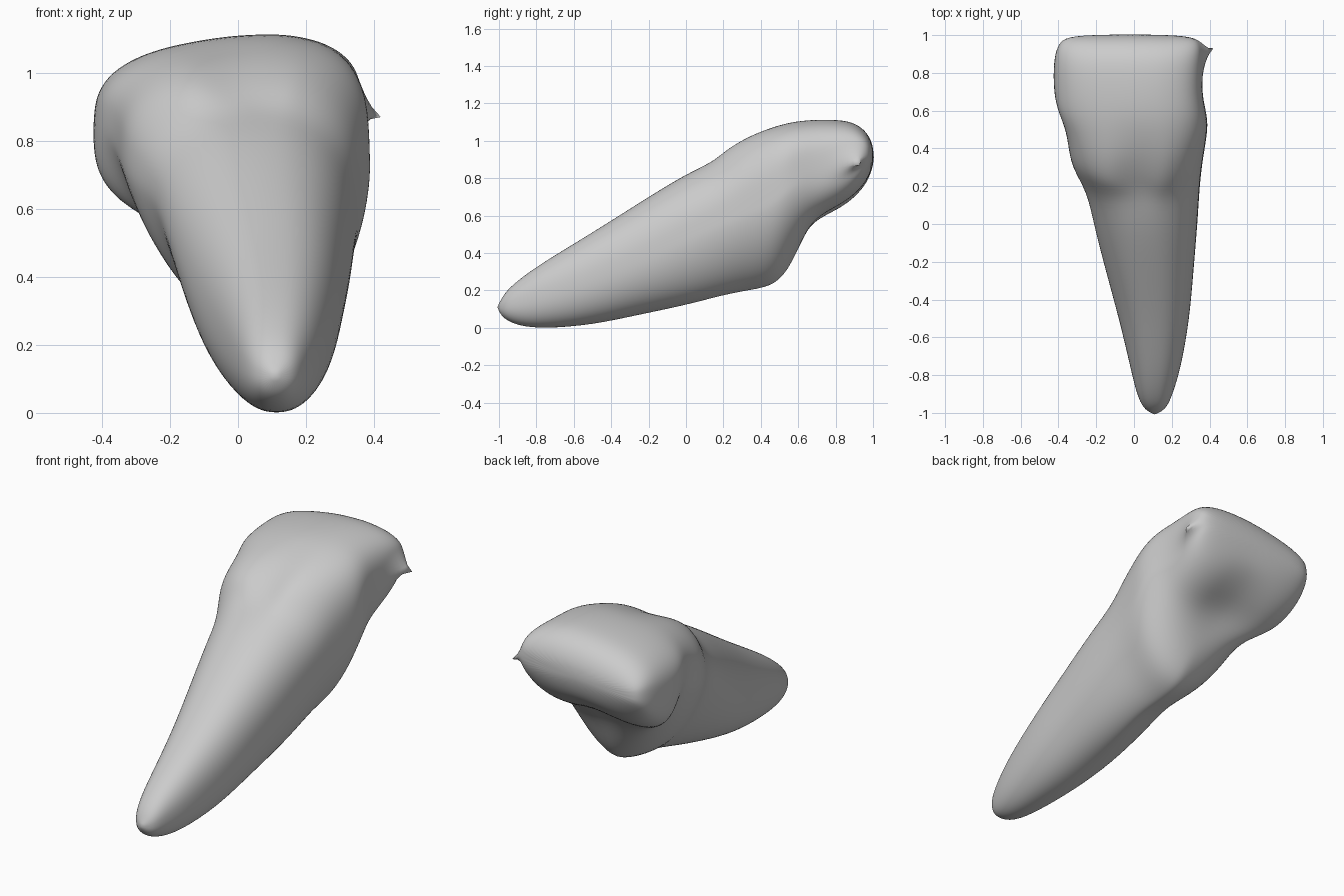
import bpy, bmesh, math
from mathutils import Vector

cube = bpy.data.objects.get("Cube")
if cube:
    bpy.data.objects.remove(cube, do_unlink=True)

SEGMENTS = 36

# Cross-sections from root tip to biting edge:
# top y, top z, bottom y, bottom z, right x, left x
STATIONS = [
    (-.99, .15, -.99, .07, .07, .15),
    (-.96, .20, -.96, .04, .04, .18),
    (-.88, .27, -.89, .01, .01, .21),
    (-.75, .36, -.76, -.005, -.02, .25),
    (-.5, .51, -.5, .015, -.08, .295),
    (-.25, .67, -.25, .07, -.15, .315),
    (0, .825, 0, .12, -.215, .335),
    (.13, .89, .2, .175, -.25, .345),
    (.19, .96, .34, .2, -.335, .36),
    (.3, 1.025, .48, .225, -.35, .382),
    (.42, 1.07, .56, .33, -.37, .392),
    (.55, 1.105, .625, .465, -.405, .378),
    (.68, 1.118, .7, .56, -.425, .362),
    (.8, 1.118, .82, .62, -.428, .362),
    (.89, 1.105, .91, .69, -.42, .365),
    (.96, 1.06, .97, .78, -.395, .355),
    (.997, .99, .997, .86, -.34, .3),
]


def smooth(a, b, t):
    t = min(1, max(0, (t - a) / (b - a)))
    return t * t * (3 - 2 * t)


def signed_power(value, power):
    return math.copysign(abs(value) ** power, value)


def section(yt, zt, yb, zb, x0, x1):
    """Rounded section, with the crown and keel shaping mixed in by position."""
    y_mid = (yt + yb) / 2
    crown = smooth(.12, .32, y_mid)
    slope = smooth(.3, .65, y_mid)
    keel = smooth(-.4, .3, y_mid) * (1 - smooth(.52, .72, y_mid))
    ledge = smooth(.1, .25, y_mid) * (1 - smooth(.35, .7, y_mid))
    hollow = smooth(.5, .7, y_mid) * (1 - smooth(.85, 1, y_mid))
    points = []
    for i in range(SEGMENTS):
        a = math.tau * i / SEGMENTS
        upper = math.sin(a) >= 0
        n = 2.3 + crown if upper else 2.2 + .5 * hollow - .7 * keel
        u = signed_power(math.cos(a), 2 / n)
        v = signed_power(math.sin(a), 2 / n)
        under = max(0, -v)
        x = (x0 + x1) / 2 + u * (x1 - x0) / 2 + .08 * keel * under
        y = y_mid + v * (yt - yb) / 2
        z = (zt + zb) / 2 + v * (zt - zb) / 2
        # Sides of the keel are widest above the middle, more so on the right
        z += keel * (.09 - .04 * u) * u * u * (1 - abs(v))
        # Curved gum line with a central notch
        y += ledge * (v + 1) / 2 * (.8 * x * x + .07 * math.exp(-(x / .08) ** 2))
        # Crown slopes down to the right; its rear face is hollow
        z -= .16 * slope * max(0, .02 - x) * (.7 + .3 * v)
        z += .05 * hollow * under * math.exp(-((x + .03) / .2) ** 2)
        points.append(Vector((x, y, z)))
    return points


# Loft the root and crown as one continuous skin
bm = bmesh.new()
crease = bm.verts.layers.float.new("crease_vert")
rings = [[bm.verts.new(p) for p in section(*s)] for s in STATIONS]
for low, high in zip(rings, rings[1:]):
    for i in range(SEGMENTS):
        j = (i + 1) % SEGMENTS
        bm.faces.new((low[i], low[j], high[j], high[i]))
for ring, y in ((rings[0], -1.01), (rings[-1], 1.005)):
    centre = sum((v.co for v in ring), Vector()) / SEGMENTS
    pole = bm.verts.new((centre.x, y, centre.z))
    for i in range(SEGMENTS):
        bm.faces.new((ring[i], ring[(i + 1) % SEGMENTS], pole))

# Small pointed spur on the left corner of the biting edge
corner = Vector((.37, .93, .89))
spur = min(bm.verts, key=lambda v: (v.co - corner).length)
spur.co = Vector((.42, .93, .87))
spur[crease] = 1
bmesh.ops.recalc_face_normals(bm, faces=bm.faces[:])

mesh = bpy.data.meshes.new("tooth")
bm.to_mesh(mesh)
bm.free()
tooth = bpy.data.objects.new("tooth", mesh)
bpy.context.collection.objects.link(tooth)
for face in mesh.polygons:
    face.use_smooth = True
subdivision = tooth.modifiers.new("smooth_surface", "SUBSURF")
subdivision.levels = subdivision.render_levels = 2

# Plain grey surface
grey = bpy.data.materials.new("pale_grey")
grey.use_nodes = True
colour = (.6, .6, .6, 1)
grey.diffuse_color = colour
for node in grey.node_tree.nodes:
    if node.type == "BSDF_PRINCIPLED":
        node.inputs["Base Color"].default_value = colour
mesh.materials.append(grey)
